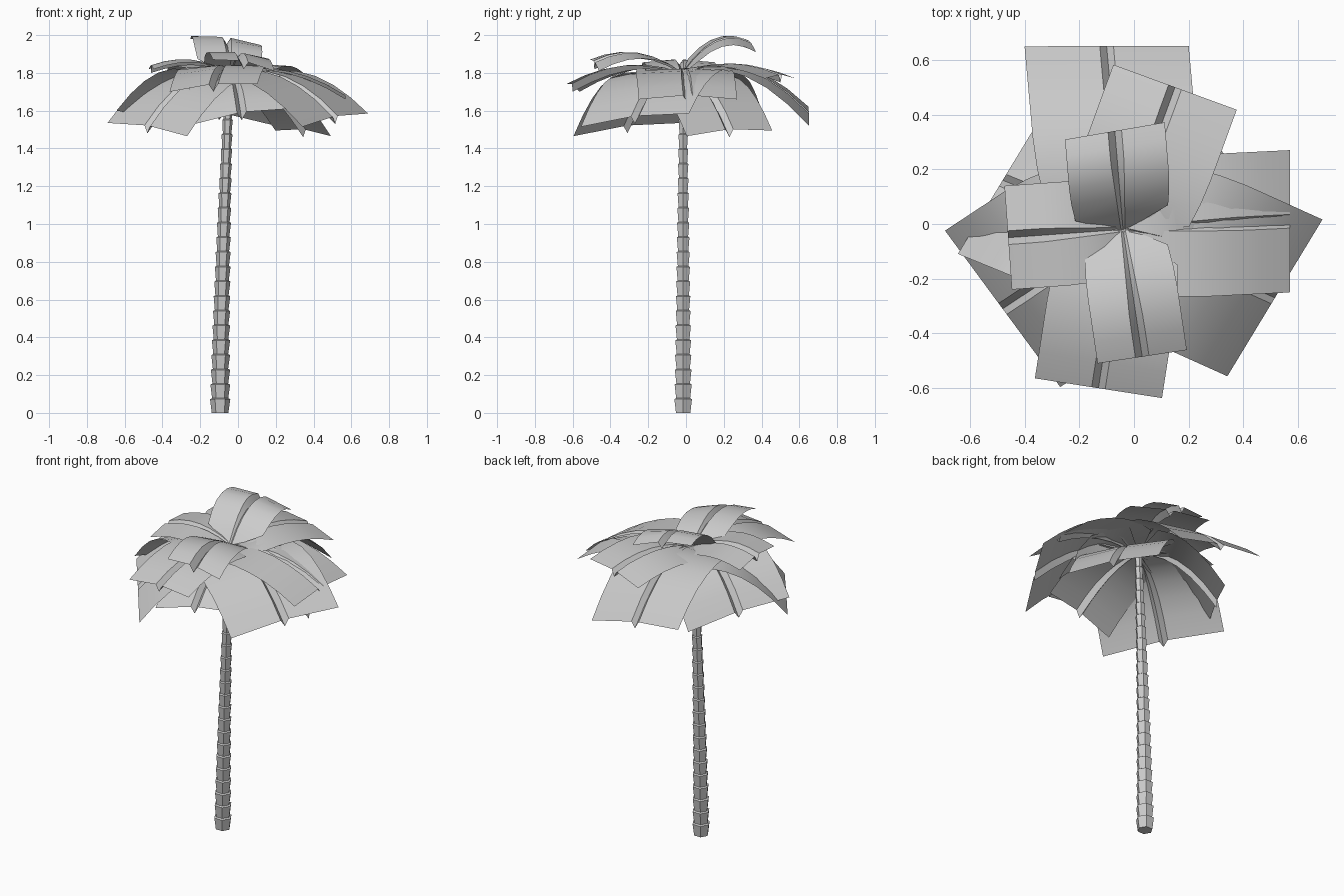
import bpy, bmesh, math
from mathutils import Vector, Matrix

cube = bpy.data.objects.get("Cube")
if cube:
    bpy.data.objects.remove(cube)

grey = bpy.data.materials.new("plain_grey")
grey.use_nodes = True
colour = (0.6, 0.6, 0.6, 1)
grey.diffuse_color = colour
grey.node_tree.nodes["Principled BSDF"].inputs["Base Color"].default_value = colour


def finish(bm, name, smooth):
    mesh = bpy.data.meshes.new(name)
    bmesh.ops.recalc_face_normals(bm, faces=bm.faces)
    bm.to_mesh(mesh)
    bm.free()
    mesh.materials.append(grey)
    obj = bpy.data.objects.new(name, mesh)
    bpy.context.collection.objects.link(obj)
    if smooth:
        bpy.ops.object.select_all(action="DESELECT")
        obj.select_set(True)
        bpy.context.view_layer.objects.active = obj
        bpy.ops.object.shade_smooth_by_angle(angle=math.radians(30))


# Trunk: a leaning stack of six-sided segments, each flaring upward
def trunk_axis(z):
    return Vector((-0.095 + 0.05 * (z / 1.8) ** 1.5, -0.015, z))


def hexagon(bm, z, radius):
    centre = trunk_axis(z)
    return [bm.verts.new(centre + Vector((radius * math.cos(k * math.pi / 3),
                                          radius * math.sin(k * math.pi / 3), 0)))
            for k in range(6)]


bm = bmesh.new()
SEGMENTS = 23
step = 1.79 / SEGMENTS
rings = []
for i in range(SEGMENTS):
    radius = 0.044 - 0.026 * i / SEGMENTS
    rings.append(hexagon(bm, i * step, radius))
    rings.append(hexagon(bm, (i + 0.93) * step, radius * 1.22))
for low, high in zip(rings, rings[1:]):
    for k in range(6):
        n = (k + 1) % 6
        bm.faces.new((low[k], low[n], high[n], high[k]))
bm.faces.new(rings[0][::-1])
bm.faces.new(rings[-1])
finish(bm, "trunk", False)


# Fronds: broad arched blades with a narrow V-shaped keel along the middle
HUB = Vector((-0.04, -0.02, 1.8))
ROWS = 6


def frond(name, tip, mid_z, width, roll, turn=0):
    tip = Vector(tip)
    along = tip - HUB
    along.z = 0
    side = Vector((-along.y, along.x, 0)).normalized()
    side = Matrix.Rotation(math.radians(turn), 3, "Z") @ side
    bm = bmesh.new()
    grid = []
    for i in range(ROWS + 1):
        t = i / ROWS
        centre = HUB + along * t
        centre.z = (HUB.z * (1 - t) * (1 - 2 * t) + 4 * mid_z * t * (1 - t)
                    + tip.z * t * (2 * t - 1))
        half = width / 2 * (0.12 if i == 0 else min(1, 0.88 + t * 0.3))
        rib = 0.025 * min(1, 0.3 + t)
        section = ((half, -0.02), (rib, 0), (0, -0.04), (-rib, 0), (-half, -0.02))
        grid.append([bm.verts.new(centre + side * s
                                  + Vector((0, 0, d * min(1, 0.2 + t) + roll * t * s / width)))
                     for s, d in section])
    for a, b in zip(grid, grid[1:]):
        for k in range(4):
            bm.faces.new((a[k], b[k], b[k + 1], a[k + 1]))
    finish(bm, name, True)


# Name, tip position, height halfway, width, sideways tilt, turn of the tip edge
frond("upper_back_frond", (-0.07, 0.34, 1.965), 1.97, 0.37, 0.07, 5)
frond("upper_front_frond", (0.03, -0.485, 1.86), 1.905, 0.33, -0.06)
frond("front_frond", (-0.13, -0.6, 1.74), 1.84, 0.47, 0.04)
frond("low_front_frond", (0.02, -0.46, 1.59), 1.75, 0.5, 0.08)
frond("back_frond", (-0.1, 0.65, 1.59), 1.82, 0.6, 0.1, -5)
frond("back_left_frond", (0.15, 0.5, 1.79), 1.85, 0.48, 0)
frond("left_frond", (0.57, 0.01, 1.68), 1.81, 0.52, 0, -3)
frond("low_front_left_frond", (0.515, -0.27, 1.57), 1.78, 0.67, 0.07, -7)
frond("low_front_right_frond", (-0.48, -0.31, 1.52), 1.76, 0.71, -0.07, 3)
frond("low_back_left_frond", (0.345, 0.23, 1.5), 1.73, 0.54, 0.03)
frond("upper_right_frond", (-0.46, -0.05, 1.84), 1.87, 0.38, 0)
frond("low_back_right_frond", (-0.48, 0.16, 1.57), 1.79, 0.63, 0.1, -9)
frond("short_left_frond", (0.33, -0.13, 1.71), 1.81, 0.3, 0.15, 15)
